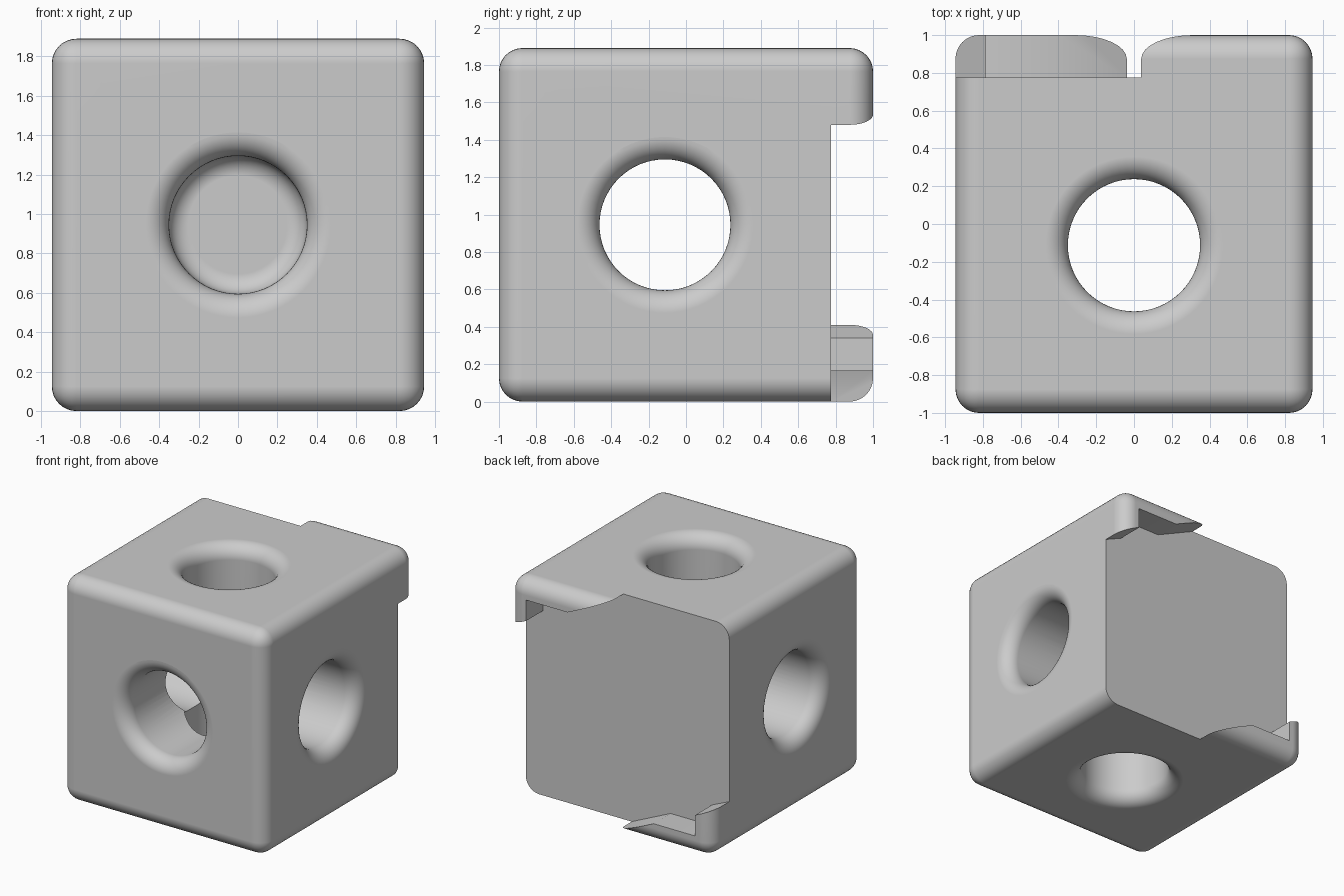
import bpy, bmesh, math
from mathutils import Matrix, Vector

if "Cube" in bpy.data.objects:
    bpy.data.objects.remove(bpy.data.objects["Cube"])

HALF, R_EDGE = 0.945, 0.125          # half width of block, edge rounding
HOLE, FLARE = 0.35, 0.12             # bore radius, rim rounding
CENTRE = Vector((0, -0.1125, 0.945))  # where the bores cross


def to_object(name, bm):
    bmesh.ops.recalc_face_normals(bm, faces=bm.faces)
    mesh = bpy.data.meshes.new(name)
    bm.to_mesh(mesh)
    bm.free()
    ob = bpy.data.objects.new(name, mesh)
    bpy.context.collection.objects.link(ob)
    return ob


def lathe(name, profile, rotation):
    """Closed solid of revolution from (radius, height) points."""
    bm = bmesh.new()
    n = 64
    rings = [[bm.verts.new((r * math.cos(2 * math.pi * i / n),
                            r * math.sin(2 * math.pi * i / n), h))
              for i in range(n)] for r, h in profile]
    for a, b in zip(rings, rings[1:]):
        for i in range(n):
            j = (i + 1) % n
            bm.faces.new((a[i], a[j], b[j], b[i]))
    bm.faces.new(rings[0])
    bm.faces.new(rings[-1])
    bm.transform(Matrix.Translation(CENTRE) @ rotation)
    return to_object(name, bm)


def flare(depth):
    """Rounded rim widening towards a face at the given depth."""
    pts = [(HOLE + FLARE * (1 - math.cos(t)), depth - FLARE * (1 - math.sin(t)))
           for t in (math.pi / 2 * k / 10 for k in range(11))]
    return pts + [(HOLE + FLARE, depth + 0.1)]


# rounded block
bm = bmesh.new()
bmesh.ops.create_cube(bm, size=2)
bmesh.ops.scale(bm, vec=(HALF, 1, HALF), verts=bm.verts)
bmesh.ops.translate(bm, vec=(0, 0, HALF), verts=bm.verts)
bmesh.ops.bevel(bm, geom=bm.edges[:], offset=R_EDGE, segments=8,
                profile=0.5, affect='EDGES')
block = to_object("block", bm)

# back recess, leaving a stepped tab in two opposite corners
half = [(-1.2, 0.522), (-0.785, 0.34), (-0.785, 0.165),
        (-0.4, 0.165), (0.4, -0.2), (1.2, -0.2)]
outline = half + [(-x, 2 * HALF - z) for x, z in half]
bm = bmesh.new()
face = bm.faces.new([bm.verts.new((x, 0.775, z)) for x, z in outline])
ext = bmesh.ops.extrude_face_region(bm, geom=[face])
bmesh.ops.translate(bm, vec=(0, 0.5, 0),
                    verts=[v for v in ext["geom"] if isinstance(v, bmesh.types.BMVert)])
cutters = [to_object("recess_cutter", bm)]

# through bores, flared at both ends
upper = flare(HALF)
through = [(r, -h) for r, h in reversed(upper)] + upper
cutters.append(lathe("vertical_bore", through, Matrix.Identity(4)))
cutters.append(lathe("side_bore", through, Matrix.Rotation(math.pi / 2, 4, 'Y')))

# blind front bore with a rounded floor
floor, fil = -0.6, 0.1
blind = [(HOLE - fil + fil * math.sin(t), floor + fil * (1 - math.cos(t)))
         for t in (math.pi / 2 * k / 8 for k in range(9))]
blind += flare(1 + CENTRE.y)
cutters.append(lathe("front_bore", blind, Matrix.Rotation(math.pi / 2, 4, 'X')))

# cut everything out of the block
bpy.context.view_layer.objects.active = block
block.select_set(True)
for c in cutters:
    c.hide_render = True
    mod = block.modifiers.new(c.name, 'BOOLEAN')
    mod.operation, mod.solver, mod.object = 'DIFFERENCE', 'EXACT', c
    bpy.ops.object.modifier_apply(modifier=mod.name)
    bpy.data.objects.remove(c)

# smooth roundings with flat faces kept flat
bpy.ops.object.shade_smooth_by_angle(angle=math.radians(30))
wn = block.modifiers.new("weighted_normals", 'WEIGHTED_NORMAL')
wn.keep_sharp = True

grey = bpy.data.materials.new("light_grey")
grey.diffuse_color = (0.6, 0.6, 0.6, 1)
grey.use_nodes = True
grey.node_tree.nodes["Principled BSDF"].inputs["Base Color"].default_value = grey.diffuse_color
block.data.materials.clear()
block.data.materials.append(grey)
for p in block.data.polygons:
    p.material_index = 0
